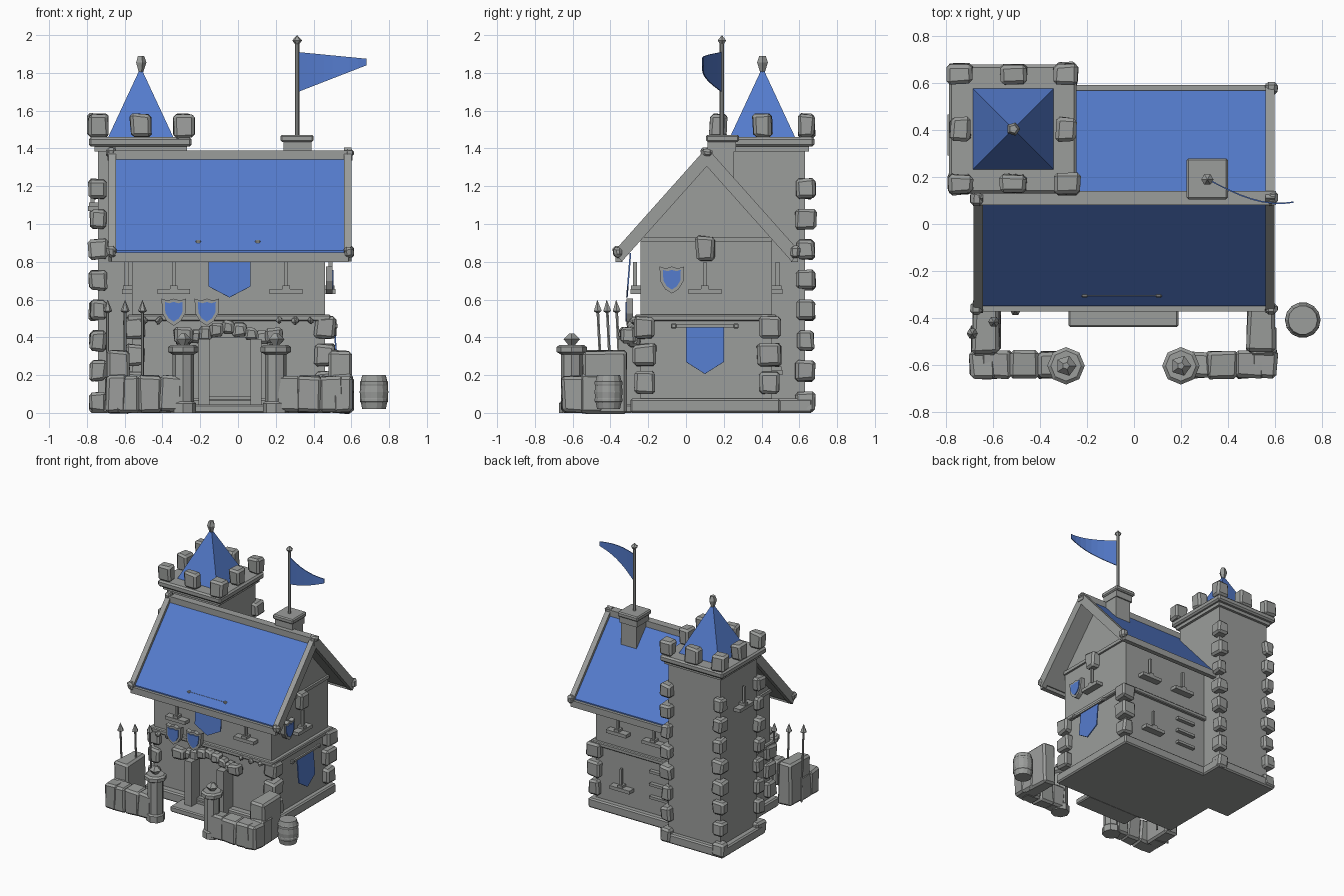
import bpy, bmesh, random
from math import pi, cos, sin
from mathutils import Matrix, Vector

random.seed(4)
default = bpy.data.objects.get("Cube")
if default:
    bpy.data.objects.remove(default)


def material(name, color):
    m = bpy.data.materials.new(name)
    m.use_nodes = True
    m.diffuse_color = color
    m.node_tree.nodes["Principled BSDF"].inputs["Base Color"].default_value = color
    return m


STONE = material("stone grey", (0.33, 0.34, 0.33, 1))
BLUE = material("cloth and slate blue", (0.09, 0.2, 0.61, 1))


def finish(name, bm, mat=STONE, frame=None):
    bmesh.ops.recalc_face_normals(bm, faces=bm.faces)
    mesh = bpy.data.meshes.new(name)
    bm.to_mesh(mesh)
    bm.free()
    mesh.materials.append(mat)
    obj = bpy.data.objects.new(name, mesh)
    bpy.context.collection.objects.link(obj)
    if frame:
        obj.matrix_world = frame
    return obj


def box(name, xs, ys, zs, mat=STONE, frame=None, jitter=0, bevel=0):
    bm = bmesh.new()
    bmesh.ops.create_cube(bm, size=1)
    for v in bm.verts:
        v.co = Vector([(r[0] + r[1]) / 2 + c * (r[1] - r[0]) for r, c in zip((xs, ys, zs), v.co)])
        v.co += Vector([random.uniform(-jitter, jitter) for _ in range(3)])
    if bevel:
        bmesh.ops.bevel(bm, geom=bm.edges[:], offset=bevel, segments=1, affect='EDGES')
    return finish(name, bm, mat, frame)


def rock(name, x, y, z, w, d, h):
    """Rough hewn block centred on a point."""
    return box(name, (x - w / 2, x + w / 2), (y - d / 2, y + d / 2), (z - h / 2, z + h / 2),
               jitter=0.008, bevel=0.015)


def prism(name, pts, axis, a, b, mat=STONE, frame=None):
    """Extrude a 2D outline along x (outline in y, z) or y (outline in x, z)."""
    bm = bmesh.new()
    rings = []
    for t in (a, b):
        rings.append([bm.verts.new((t, u, v) if axis == 'x' else (u, t, v)) for u, v in pts])
    bm.faces.new(rings[0])
    bm.faces.new(rings[1])
    for i in range(len(pts)):
        j = (i + 1) % len(pts)
        bm.faces.new((rings[0][i], rings[0][j], rings[1][j], rings[1][i]))
    return finish(name, bm, mat, frame)


def lathe(name, profile, x, y, sides=8, mat=STONE, turn=0.0, frame=None):
    """Stack of rings given as (radius, height)."""
    bm = bmesh.new()
    rings = [[bm.verts.new((x + r * cos(turn + 2 * pi * i / sides), y + r * sin(turn + 2 * pi * i / sides), z))
              for i in range(sides)] for r, z in profile]
    for lo, hi in zip(rings, rings[1:]):
        for i in range(sides):
            j = (i + 1) % sides
            bm.faces.new((lo[i], lo[j], hi[j], hi[i]))
    bm.faces.new(rings[0])
    bm.faces.new(rings[-1])
    bmesh.ops.remove_doubles(bm, verts=bm.verts, dist=0.0005)
    return finish(name, bm, mat, frame)


# Wall frames: local x runs along the wall, local -y points outwards
L, R, F, B = -0.56, 0.46, -0.24, 0.455


def wall(side, along, z=0.0, out=0.0):
    spot, angle = {"front": ((along, F - out), 0), "right": ((R + out, along), pi / 2),
                   "back": ((along, B + out), pi), "left": ((L - out, along), -pi / 2)}[side]
    return Matrix.Translation((*spot, z)) @ Matrix.Rotation(angle, 4, 'Z')


def window(frame):
    box("window_sill", (-.087, .087), (-.055, .02), (0, .026), frame=frame)
    box("window_bar", (-.008, .008), (-.04, -.02), (.02, .17), frame=frame)
    box("window_bar_foot", (-.02, .02), (-.05, 0), (.026, .045), frame=frame)


def shield(frame):
    shape = [(-.5, .5), (-.25, .42), (0, .5), (.25, .42), (.5, .5), (.47, -.1), (.28, -.42), (0, -.6),
             (-.28, -.42), (-.47, -.1)]
    prism("shield_rim", [(u * .13, v * .13) for u, v in shape], 'y', -.025, .01, frame=frame)
    prism("shield_face", [(u * .095, v * .095) for u, v in shape], 'y', -.031, -.024, BLUE, frame)


def banner(w, h, frame):
    prism("banner", [(-w, 0), (w, 0), (w, -.75 * h), (0, -h), (-w, -.75 * h)], 'y', -.008, 0, BLUE,
          frame @ Matrix.Rotation(-.08, 4, 'X'))


def rod(frame, a, b, z):
    box("banner_rod", (a, b), (-.012, .003), (z - .008, z + .008), frame=frame)
    for end in (a, b):
        box("rod_end", (end - .014, end + .014), (-.018, .01), (z - .014, z + .014), frame=frame, bevel=.005)


# House walls, plinth and floor ledge
box("house_plinth", (-.6, .5), (-.295, .5), (0, .075), bevel=.01)
box("lower_walls", (L, R), (F, B), (.06, .5))
box("floor_ledge", (L - .025, R + .03), (F - .03, B + .025), (.487, .52), bevel=.006)
box("upper_walls", (L, R), (F, B), (.51, .92))
RIDGE = 0.11
prism("gable_walls", [(F, .92), (B, .92), (RIDGE, 1.33)], 'x', L, R)
box("gable_beam", (L - .015, R + .015), (F, B), (.905, .93))
for x in (L + .01, R):
    for y in (F + .02, B - .015):
        for z in (.16, .305, .45):
            rock("corner_stone", x, y, z, random.uniform(.09, .12), random.uniform(.1, .13), .115)


# Roof: a chevron shell, slate panels, raised verges and a ridge beam
def chevron(name, half, top, bottom, a, b):
    slope = 1.12
    pts = [(RIDGE - half, top - slope * half), (RIDGE, top), (RIDGE + half, top - slope * half),
           (RIDGE + half - .04, bottom - slope * (half - .04)), (RIDGE, bottom),
           (RIDGE - half + .04, bottom - slope * (half - .04))]
    prism(name, pts, 'x', a, b)


chevron("roof_shell", .475, 1.365, 1.31, -.66, .58)
for a, b in ((-.685, -.645), (.56, .6)):
    chevron("roof_verge", .49, 1.405, 1.305, a, b)
for s in (-1, 1):
    line = [(RIDGE + s * d, 1.365 + lift - 1.12 * d) for d, lift in ((.03, 0), (.46, 0), (.46, .009), (.03, .009))]
    prism("roof_panel", line, 'x', -.645, .56, BLUE)
    y = RIDGE + s * .465
    box("eave_beam", (-.67, .585), (y - .018, y + .018), (.8, .85))
box("ridge_beam", (-.69, .605), (.08, .14), (1.335, 1.388))
for x in (-.67, .59):
    rock("ridge_end", x, RIDGE, 1.375, .05, .06, .05)
    for y in (-.36, .575):
        rock("verge_end", x, y, .85, .05, .05, .06)

# Tower with battlements and pyramid roof
TX, TY = -0.515, 0.405
box("tower_plinth", (-.785, -.245), (.135, .67), (0, .075), bevel=.01)
box("tower_body", (-.74, -.29), (.18, .63), (.06, 1.42))
box("tower_collar", (-.76, -.27), (.16, .65), (1.385, 1.415))
box("tower_deck", (-.79, -.245), (.13, .68), (1.41, 1.46), bevel=.012)
for sx in (-1, 1):
    for sy in (-1, 1):
        for i in range(8):
            rock("tower_quoin", TX + sx * .225, TY + sy * .228, .06 + i * .161,
                 random.uniform(.075, .105), random.uniform(.08, .11), .105)
for i in (-1, 0, 1):
    for j in (-1, 0, 1):
        if i or j:
            rock("merlon", TX + i * .227, TY + j * .235, 1.52, .11 if j else .085, .085 if j else .1, .125)
lathe("tower_roof", [(.247, 1.455), (0, 1.83)], TX, TY, 4, BLUE, pi / 4)
lathe("tower_finial", [(.012, 1.8), (.03, 1.855), (.018, 1.89)], TX, TY, 5)
window(Matrix.Translation((-.18, .0, .47)) @ wall("left", .38, .6))

# Chimney and flag
box("chimney", (.25, .385), (.12, .255), (1.0, 1.41))
box("chimney_neck", (.24, .39), (.115, .265), (1.385, 1.44))
box("chimney_cap", (.225, .4), (.105, .28), (1.435, 1.472), bevel=.008)
lathe("flag_pole", [(.012, 1.46), (.012, 1.96)], .313, .19)
lathe("pole_finial", [(.01, 1.95), (.026, 1.972), (0, 2.0)], .313, .19, 6)
bm = bmesh.new()
rows = []
for i in range(9):
    t = i / 8
    x, y = .32 + .36 * t, .185 - .1 * sin(t * pi * .6)
    rows.append([bm.verts.new((x, y + d, z)) for d, z in
                 ((0, 1.7 + .14 * t), (.006, 1.7 + .14 * t), (.006, 1.91 - .035 * t), (0, 1.91 - .035 * t))])
for a, b in zip(rows, rows[1:]):
    for k in range(4):
        bm.faces.new((a[k], a[k - 1], b[k - 1], b[k]))
bm.faces.new(rows[0])
bm.faces.new(rows[-1])
finish("flag", bm, BLUE)

# Windows, shields and banners
for side, along, z in (("front", -.34, .63), ("front", .255, .63), ("right", .1, .63), ("left", .1, .63),
                       ("back", .25, .63), ("back", -.06, .63), ("back", .22, .2)):
    window(wall(side, along, z))
rock("gable_keystone", R + .02, .1, .87, .08, .1, .13)
rock("gable_keystone", L - .02, .1, .87, .08, .1, .13)
for z in (.2, .3, .4):
    box("back_step", (-.08, .08), (-.03, .01), (z, z + .02), frame=wall("back", -.1))
shield(wall("front", -.34, .54, .05))
shield(wall("front", -.165, .54, .05))
shield(wall("right", -.075, .71, .015))
banner(.112, .235, wall("front", -.045, .845, .05))
rod(wall("front", 0, 0, .055), -.21, .105, .9)
banner(.1, .255, wall("right", .1, .46, .045))
rod(wall("right", .1, 0, .05), -.165, .165, .46)

# Doorway with wing walls and a rough arch
box("door_step", (-.28, .19), (-.44, -.28), (0, .045), bevel=.008)
box("door", (-.15, .065), (F - .02, F), (.07, .4))
box("door_sill", (-.15, .065), (F - .05, F), (.06, .09))
for x in (-.18, .095):
    box("door_jamb", (x - .03, x + .03), (-.36, F), (.045, .39))
for i in range(9):
    x = -.29 + i * .06
    rock("arch_stone", x, -.275, .455 - .07 * abs(i - 4) / 4, .07, .07, .07)
for x in (-.31, .17):
    rock("lintel_stone", x + .02, -.31, .41, .1, .08, .08)
for x in (-.5, -.42, .22, .3, .38):
    rock("ledge_bracket", x, F - .03, .49, .035, .05, .04)

# Garden wall, mirrored left to right about the gate
for s in (-1, 1):
    mid = -.045
    for off, w in ((.31, .12), (.42, .13), (.54, .13), (.6, .11)):
        rock("garden_wall_stone", mid + s * off, -.6, .1, w, .115, .19)
    x = mid + s * .585
    rock("return_wall", x, -.43, .165, .115, .24, .33)
    rock("return_stone", x + s * .01, -.5, .1, .12, .13, .2)
    lathe("gate_pillar", [(.068, 0), (.068, .05), (.058, .06), (.058, .31), (.08, .322), (.08, .348), (.065, .36)],
          mid + s * .245, -.605)
    lathe("pillar_rock", [(.015, .355), (.045, .39), (.015, .42)], mid + s * .245, -.605, 5)

# Barrel and spears
barrel = [(.062, .02), (.07, .055), (.075, .06), (.075, .075), (.073, .08), (.076, .11),
          (.073, .145), (.075, .15), (.075, .165), (.07, .17), (.062, .2)]
lathe("barrel", barrel, .72, -.41, 14)
for i in range(3):
    lean = Matrix.Translation((-.69 + .092 * i, -.44 + .05 * i, 0)) @ Matrix.Rotation(.05, 4, 'X')
    lathe("spear", [(.008, 0), (.008, .53), (.024, .54), (0, .6)], 0, 0, 6, frame=lean)
